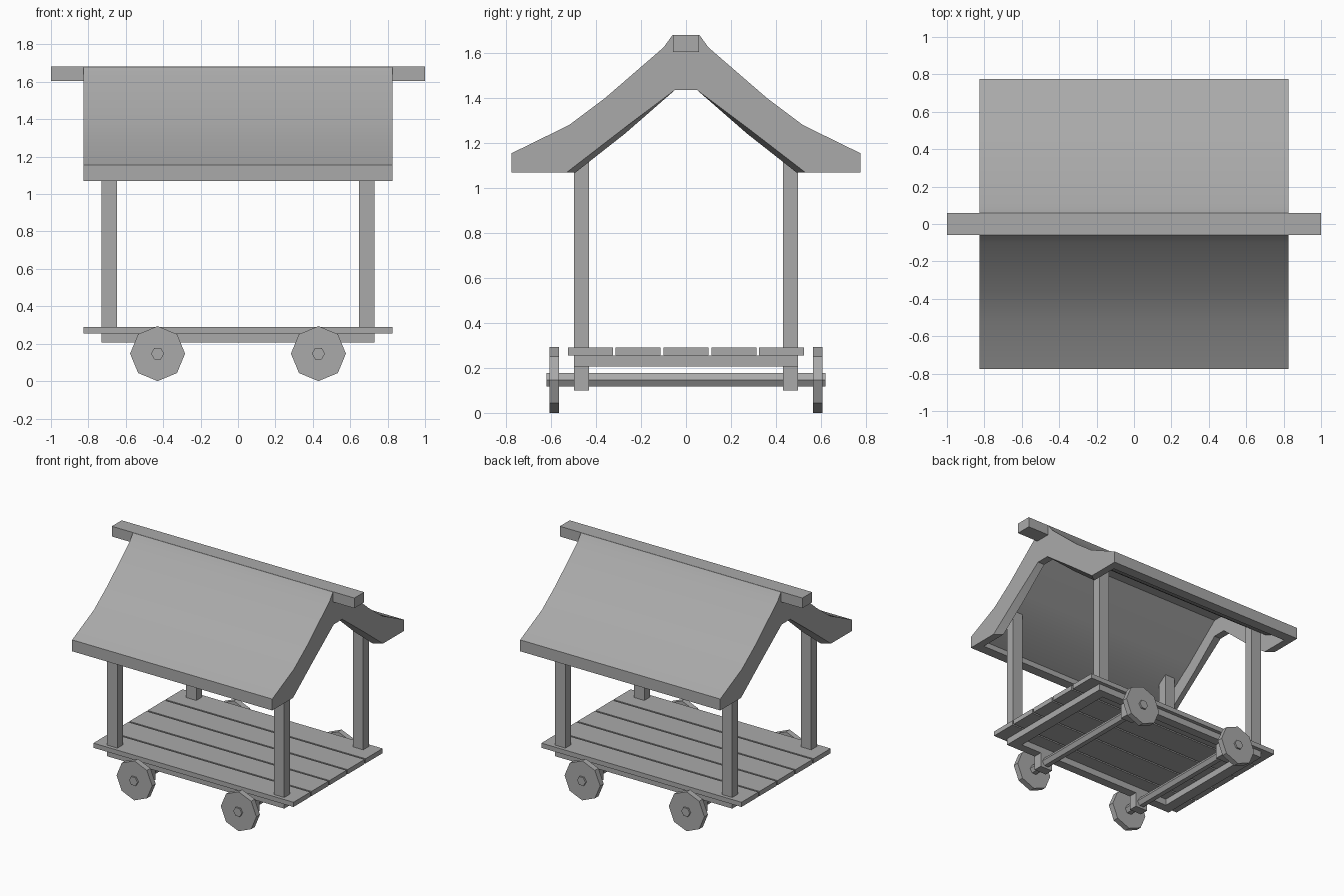
import bpy, bmesh, math
from mathutils import Matrix

default = bpy.data.objects.get("Cube")
if default:
    bpy.data.objects.remove(default, do_unlink=True)

GREY = (0.4, 0.4, 0.4, 1)
grey = bpy.data.materials.new("plain grey")
grey.use_nodes = True
grey.diffuse_color = GREY
grey.node_tree.nodes["Principled BSDF"].inputs["Base Color"].default_value = GREY


def finish(name, bm, smooth=False):
    bmesh.ops.recalc_face_normals(bm, faces=bm.faces)
    mesh = bpy.data.meshes.new(name)
    bm.to_mesh(mesh)
    bm.free()
    mesh.materials.append(grey)
    ob = bpy.data.objects.new(name, mesh)
    bpy.context.collection.objects.link(ob)
    if smooth:
        bpy.ops.object.select_all(action='DESELECT')
        ob.select_set(True)
        bpy.context.view_layer.objects.active = ob
        bpy.ops.object.shade_smooth_by_angle(angle=math.radians(30))
    return ob


def box(name, x0, x1, y0, y1, z0, z1):
    bm = bmesh.new()
    bmesh.ops.create_cube(bm, size=1)
    bmesh.ops.scale(bm, vec=(x1 - x0, y1 - y0, z1 - z0), verts=bm.verts)
    bmesh.ops.translate(bm, vec=((x0 + x1) / 2, (y0 + y1) / 2, (z0 + z1) / 2), verts=bm.verts)
    return finish(name, bm)


def rod(name, sides, radius, x, y, z, length, turn=0.0):
    # prism whose axis runs along y
    bm = bmesh.new()
    bmesh.ops.create_cone(bm, cap_ends=True, segments=sides, radius1=radius, radius2=radius, depth=length)
    bm.transform(Matrix.Translation((x, y, z)) @ Matrix.Rotation(turn, 4, 'Y') @ Matrix.Rotation(math.pi / 2, 4, 'X'))
    return finish(name, bm)


def both_sides(half):
    return [(-y, z) for y, z in half] + [(y, z) for y, z in reversed(half)]


def loft(name, sections):
    # sections: (x, upper line, lower line), lines running eave to eave
    bm = bmesh.new()
    rings = [([bm.verts.new((x, *p)) for p in both_sides(up)],
              [bm.verts.new((x, *p)) for p in both_sides(low)]) for x, up, low in sections]
    (u0, l0), (u1, l1) = rings
    for a, b in ((u0, u1), (l0, l1)):
        for i in range(len(a) - 1):
            bm.faces.new((a[i], a[i + 1], b[i + 1], b[i]))
    for i in (0, -1):
        bm.faces.new((u0[i], u1[i], l1[i], l0[i]))
    for up, low in rings:
        bm.faces.new(up + low[::-1])
    return finish(name, bm, smooth=True)


# Roof: hollow shell closed by an arched gable at each end
outer = [(.775, 1.07), (.775, 1.155), (.52, 1.28), (.36, 1.4), (.1, 1.625), (.06, 1.68)]
inner = [(.7, 1.07), (.7, 1.11), (.5, 1.2), (.33, 1.325), (.05, 1.56)]
arch_outside = [(.53, 1.07), (.29, 1.255), (.05, 1.435)]
arch_inside = [(.49, 1.07), (.27, 1.243), (.05, 1.435)]
loft("roof_shell", [(-.77, outer, inner), (.77, outer, inner)])
for s, side in ((1, "left"), (-1, "right")):
    loft(side + "_gable", [(s * .825, outer, arch_outside), (s * .77, outer, arch_inside)])
box("ridge_beam", -1, 1, -.058, .058, 1.605, 1.681)

# Floor planks
pitch = .2125
for i in range(5):
    y = (i - 2) * pitch
    box("floor_plank", -.825, .825, y - .1, y + .1, .255, .29)

# Frame under the floor
for s in (-1, 1):
    box("side_rail", -.73, .73, s * .465 - .033, s * .465 + .033, .207, .255)
    box("cross_rail", s * .69 - .04, s * .69 + .04, -.432, .432, .207, .255)

# Corner posts, axle blocks, wheels and axles
for sx in (-1, 1):
    for sy in (-1, 1):
        x, y = sx * .688, sy * .465
        box("corner_post", x - .042, x + .042, y - .033, y + .033, .255, 1.25)
        x = sx * .43
        box("axle_block", x - .05, x + .05, y - .033, y + .033, .1, .207)
        rod("wheel", 8, .147, x, sy * .586, .147, .042)
    rod("axle", 6, .035, sx * .43, 0, .147, 1.24, math.pi / 6)
